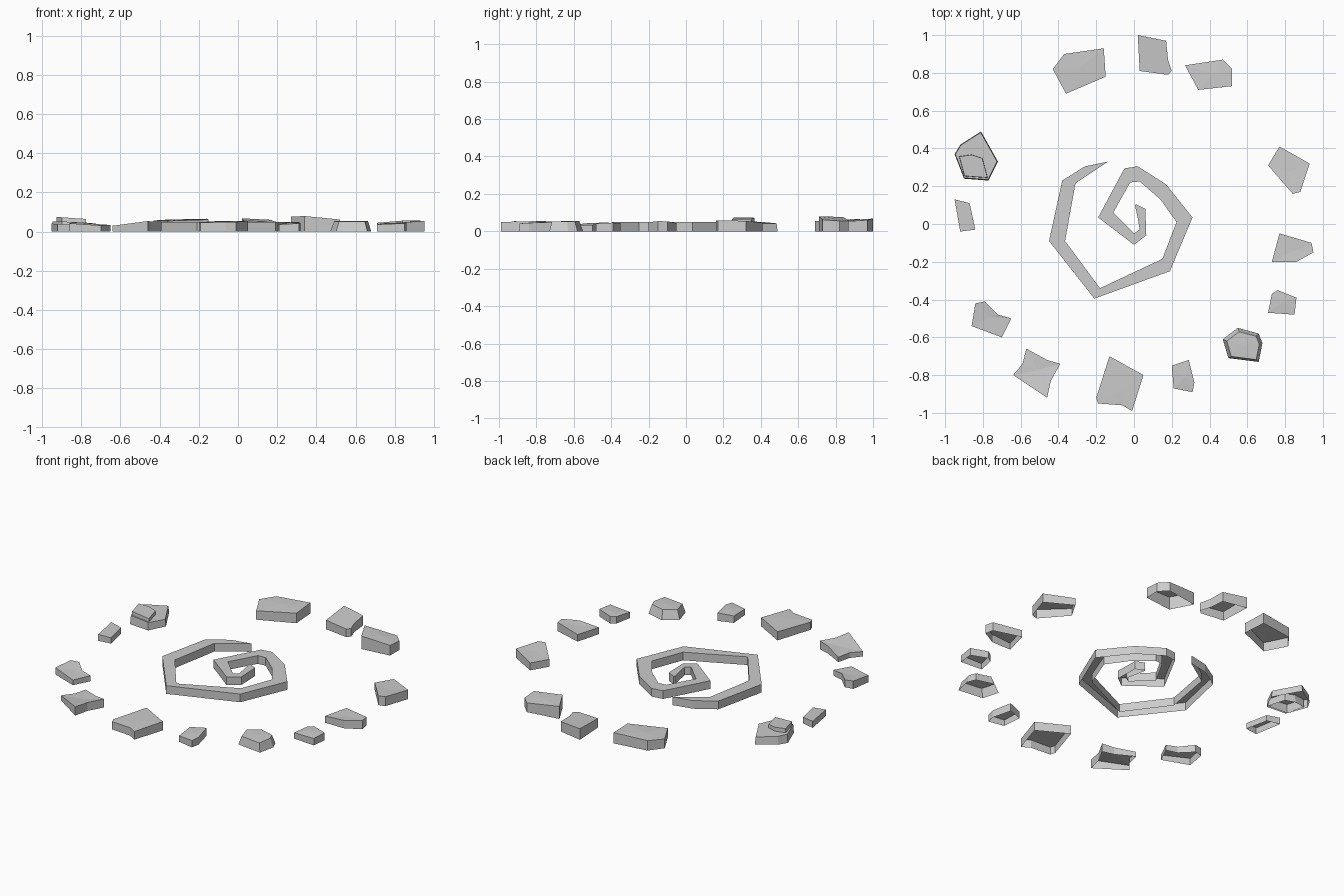
import bpy
from mathutils import Vector


def make_object(name, verts, faces):
    mesh = bpy.data.meshes.new(name)
    mesh.from_pydata(verts, [], faces)
    mesh.update()
    obj = bpy.data.objects.new(name, mesh)
    bpy.context.collection.objects.link(obj)
    return obj


def stone(name, outline, height, tilt=(0, 0), crown=0.0, taper=1.0, shift=(0, 0)):
    """Open-bottomed slab: clockwise outline, tilted top with a raised/sunk middle."""
    pts = [Vector(p) for p in outline][::-1]
    n = len(pts)
    c = sum(pts, Vector((0, 0))) / n
    verts = [(p.x, p.y, 0) for p in pts]
    for p in pts:
        q = c + (p - c) * taper + Vector(shift)
        verts.append((q.x, q.y, height + (q - c).dot(Vector(tilt))))
    verts.append((c.x + shift[0], c.y + shift[1], height + crown))
    faces = []
    for i in range(n):
        j = (i + 1) % n
        faces += [(i, j, n + j, n + i), (n + i, n + j, 2 * n)]
    return make_object(name, verts, faces)


# Ring of stones, going round from the back left
stone("stone_back_left", [(-.43, .82), (-.37, .90), (-.16, .93), (-.15, .78), (-.36, .69)],
      .06, (.02, .03), .003)
stone("stone_back", [(.02, 1), (.17, .97), (.18, .87), (.20, .81), (.18, .79), (.03, .81)],
      .056, (-.04, .06))
stone("stone_back_right", [(.27, .84), (.47, .87), (.52, .82), (.52, .73), (.34, .71)],
      .066, (-.09, -.07), .003)
stone("stone_right_upper", [(.77, .41), (.93, .32), (.88, .17), (.84, .16), (.71, .31)],
      .052, (.05, -.03), -.003)
stone("stone_right", [(.77, -.05), (.94, -.10), (.95, -.15), (.86, -.20), (.73, -.20)],
      .048, (.06, 0), -.003)
stone("stone_right_small", [(.76, -.35), (.86, -.39), (.85, -.48), (.71, -.47), (.73, -.37)],
      .042, (.04, .04), .003)
stone("stone_front_right", [(.55, -.55), (.66, -.58), (.68, -.63), (.66, -.73), (.50, -.71), (.47, -.61)],
      .053, (0, .02), .002, .82, (0, -.005))
stone("stone_front_small", [(.29, -.72), (.32, -.84), (.31, -.89), (.21, -.87), (.20, -.75)],
      .043, (.06, .05), .005)
stone("stone_front", [(-.13, -.70), (.05, -.80), (-.01, -.99), (-.06, -.96), (-.19, -.95), (-.20, -.92)],
      .05, (.02, .02), .002)
stone("stone_front_left", [(-.57, -.66), (-.46, -.72), (-.39, -.74), (-.44, -.83), (-.46, -.92),
                           (-.64, -.80), (-.59, -.74)], .042, (.10, -.05), -.008)
stone("stone_left_lower", [(-.79, -.41), (-.72, -.48), (-.65, -.50), (-.70, -.60), (-.86, -.54), (-.84, -.42)],
      .04, (-.05, .05), -.004)
stone("stone_left_small", [(-.95, .13), (-.87, .11), (-.84, -.03), (-.92, -.04)], .038, (-.05, 0))
stone("stone_left_upper", [(-.81, .49), (-.72, .33), (-.77, .23), (-.90, .24), (-.95, .37), (-.92, .42)],
      .047, (-.05, -.02), 0, .96)
stone("stone_left_upper_cap", [(-.93, .36), (-.86, .37), (-.80, .35), (-.77, .24), (-.90, .25)],
      .070, (-.07, 0), 0, .93)

# Central spiral: paired outer and inner edges, from the outer tip inwards
outer = [(-.14, .33), (-.26, .305), (-.38, .23), (-.45, -.09), (-.21, -.395), (.19, -.25), (.31, .035),
         (.17, .21), (.02, .305), (-.05, .295), (-.19, .035), (0, -.11), (.065, -.06), (.06, .08), (.01, .105)]
inner = [(-.14, .33), (-.22, .275), (-.31, .215), (-.365, -.09), (-.18, -.34), (.15, -.185), (.225, .01),
         (.14, .13), (.03, .225), (-.02, .22), (-.11, .06), (0, -.05), (.03, -.03), (.02, .03), (.01, .105)]
inner[0] = (-.145, .325)
inner[-1] = (.005, .10)
top = .05
verts, faces = [], []
for o, i in zip(outer, inner):
    verts += [(*o, 0), (*o, top), (*i, top), (*i, 0)]
for k in range(len(outer) - 1):
    a, b = 4 * k, 4 * k + 4
    for s in range(3):
        faces.append((a + s + 1, a + s, b + s, b + s + 1))
e = len(verts) - 4
faces += [(0, 1, 2, 3), (e + 3, e + 2, e + 1, e)]
make_object("spiral", verts, faces)
